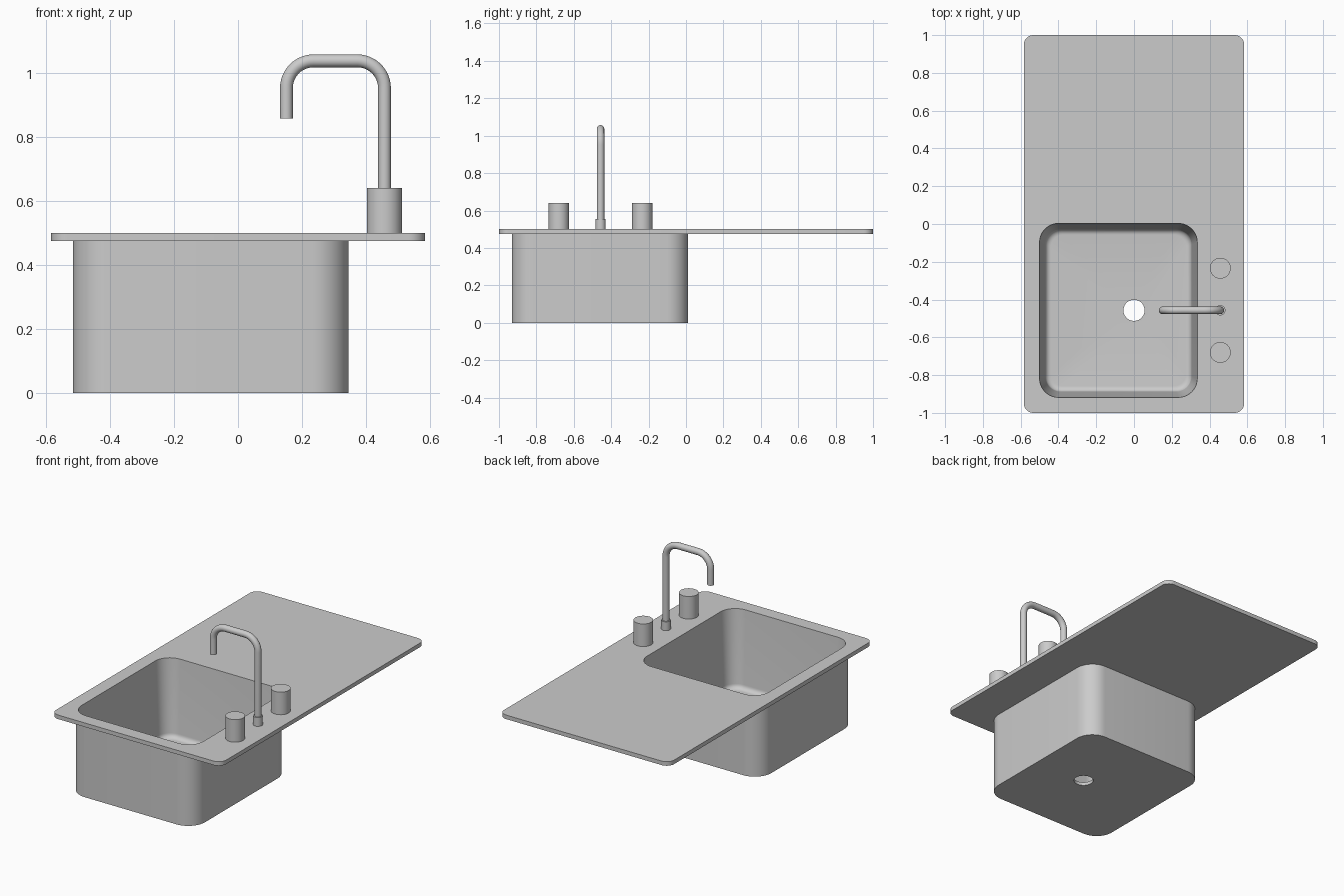
import bpy, bmesh
from math import pi, sin, cos, radians
from mathutils import Vector

if "Cube" in bpy.data.objects:
    bpy.data.objects.remove(bpy.data.objects["Cube"])

SEG = 10                      # segments per rounded corner
N = 4 * (SEG + 1)             # vertices in every loop


def finish(name, bm):
    bmesh.ops.recalc_face_normals(bm, faces=bm.faces)
    mesh = bpy.data.meshes.new(name)
    bm.to_mesh(mesh)
    bm.free()
    ob = bpy.data.objects.new(name, mesh)
    bpy.context.collection.objects.link(ob)
    bpy.ops.object.select_all(action='DESELECT')
    ob.select_set(True)
    bpy.context.view_layer.objects.active = ob
    bpy.ops.object.shade_smooth_by_angle(angle=radians(35))
    return ob


def rounded_rect(x0, x1, y0, y1, r, z):
    pts = []
    corners = [(x1 - r, y1 - r), (x0 + r, y1 - r), (x0 + r, y0 + r), (x1 - r, y0 + r)]
    for k, (cx, cy) in enumerate(corners):
        for j in range(SEG + 1):
            a = (k + j / SEG) * pi / 2
            pts.append((cx + r * cos(a), cy + r * sin(a), z))
    return pts


def circle(cx, cy, r, z):
    return [(cx + r * cos((i + .5) * 2 * pi / N), cy + r * sin((i + .5) * 2 * pi / N), z)
            for i in range(N)]


def bowl(inset, z):
    return rounded_rect(-.5 + inset, .335 - inset, -.918 + inset, .003 - inset, .1 - inset * .6, z)


def cylinder(name, x, y, r, z0, z1):
    bm = bmesh.new()
    bmesh.ops.create_cone(bm, cap_ends=True, segments=48, radius1=r, radius2=r, depth=z1 - z0)
    bmesh.ops.translate(bm, verts=bm.verts, vec=(x, y, (z0 + z1) / 2))
    return finish(name, bm)


# Sink: one closed skin lofted through worktop, basin, drain and underside
outer = (-.515, .345, -.931, .012, .115)
plate = (-.583, .583, -1, 1, .05)
loops = [rounded_rect(*outer, .475), rounded_rect(*plate, .475),
         rounded_rect(*plate, .5), bowl(0, .5)]
for i in range(7):            # tapered wall ends in a small fillet
    a = i / 6 * pi / 2
    loops.append(bowl(.03 + .03 * (1 - cos(a)), .05 - .03 * sin(a)))
loops += [circle(0, -.457, .056, .02), circle(0, -.457, .056, 0), rounded_rect(*outer, 0)]
bm = bmesh.new()
rings = [[bm.verts.new(p) for p in loop] for loop in loops]
for a, b in zip(rings, rings[1:] + rings[:1]):
    for i in range(N):
        j = (i + 1) % N
        bm.faces.new((a[i], a[j], b[j], b[i]))
finish("sink", bm)

# Tap handles and spout collar
TX, TY = .457, -.457
for side, name in ((-1, "front_handle"), (1, "rear_handle")):
    cylinder(name, TX, TY + side * .223, .055, .5, .64)
cylinder("spout_collar", TX, TY, .027, .5, .555)

# Spout: round tube swept along a path with two bends
R, X0, ZT = .085, .151, 1.037
path = [(TX, .5)]
for cx, start in ((TX - R, 0), (X0 + R, pi / 2)):
    path += [(cx + R * cos(start + i / 12 * pi / 2), ZT - R + R * sin(start + i / 12 * pi / 2))
             for i in range(13)]
path.append((X0, .857))
bm = bmesh.new()
rings = []
for i, (x, z) in enumerate(path):
    (xa, za), (xb, zb) = path[max(i - 1, 0)], path[min(i + 1, len(path) - 1)]
    t = Vector((xb - xa, 0, zb - za)).normalized()
    side = Vector((t.z, 0, -t.x))
    rings.append([bm.verts.new(Vector((x, TY, z)) + .02 * (side * cos(a) + Vector((0, sin(a), 0))))
                  for a in (k * pi / 12 for k in range(24))])
for a, b in zip(rings, rings[1:]):
    for k in range(24):
        bm.faces.new((a[k], a[k - 1], b[k - 1], b[k]))
bm.faces.new(rings[0])
bm.faces.new(rings[-1])
finish("spout", bm)
